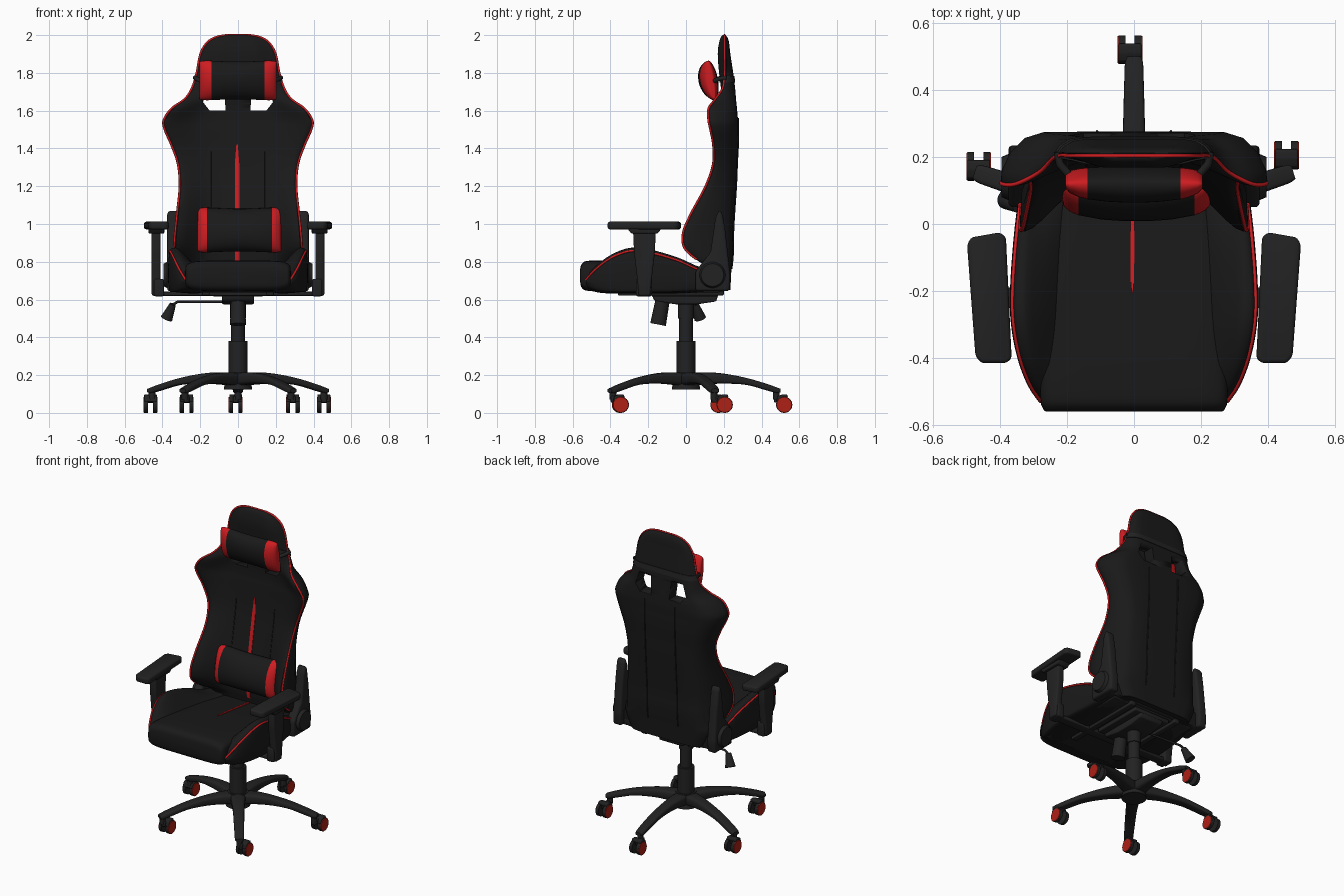
import bpy, bmesh, math
from mathutils import Vector

if "Cube" in bpy.data.objects:
    bpy.data.objects.remove(bpy.data.objects["Cube"])

def material(name, *rgb):
    m = bpy.data.materials.new(name)
    m.diffuse_color = (*rgb, 1)
    m.use_nodes = True
    m.node_tree.nodes["Principled BSDF"].inputs["Base Color"].default_value = m.diffuse_color
    return m

BLACK = material("black_leather", .010, .010, .010)
PLASTIC = material("dark_plastic", .016, .016, .016)
RED = material("red_trim", .62, .012, .015)
WHEEL_RED = material("wheel_red", .42, .015, .008)

# ---------- helpers ----------
def finish(name, bm, mats, angle=40):
    bmesh.ops.recalc_face_normals(bm, faces=bm.faces[:])
    me = bpy.data.meshes.new(name)
    bm.to_mesh(me)
    bm.free()
    ob = bpy.data.objects.new(name, me)
    bpy.context.collection.objects.link(ob)
    for m in mats:
        me.materials.append(m)
    bpy.ops.object.select_all(action='DESELECT')
    ob.select_set(True)
    bpy.context.view_layer.objects.active = ob
    bpy.ops.object.shade_smooth_by_angle(angle=math.radians(angle))
    return ob

def smooth(pts, k, closed=False):
    """Catmull-Rom resampling, k steps per segment."""
    pts = [Vector(p) for p in pts]
    n, out = len(pts), []
    get = (lambda i: pts[i % n]) if closed else (lambda i: pts[min(max(i, 0), n - 1)])
    for i in range(n if closed else n - 1):
        a, b, c, d = (get(i + j) for j in (-1, 0, 1, 2))
        for j in range(k):
            t = j / k
            out.append(.5 * (2 * b + (c - a) * t + (2 * a - 5 * b + 4 * c - d) * t * t
                             + (3 * b - a - 3 * c + d) * t ** 3))
    return out if closed else out + [pts[-1]]

def loft(name, rings, mats, red_x=None, angle=40):
    bm = bmesh.new()
    vs = [[bm.verts.new(p) for p in r] for r in rings]
    n = len(vs[0])
    for a, b in zip(vs, vs[1:]):
        for i in range(n):
            bm.faces.new((a[i], a[(i + 1) % n], b[(i + 1) % n], b[i]))
    bm.faces.new(vs[0])
    bm.faces.new(vs[-1])
    if red_x:
        for f in bm.faces:
            f.material_index = int(abs(f.calc_center_median().x) > red_x)
    return finish(name, bm, mats, angle)

def prism(name, pts, axis, lo, hi, mat, bevel=.008):
    place = {'x': lambda u, v, h: (h, u, v), 'y': lambda u, v, h: (u, h, v),
             'z': lambda u, v, h: (u, v, h)}[axis]
    bm = bmesh.new()
    a, b = ([bm.verts.new(place(u, v, h)) for u, v in pts] for h in (lo, hi))
    n = len(pts)
    for i in range(n):
        bm.faces.new((a[i], a[(i + 1) % n], b[(i + 1) % n], b[i]))
    bm.faces.new(a)
    bm.faces.new(b)
    if bevel:
        bmesh.ops.recalc_face_normals(bm, faces=bm.faces[:])
        bmesh.ops.bevel(bm, geom=bm.edges[:], offset=bevel, segments=3, profile=.5,
                        affect='EDGES', clamp_overlap=True)
    return finish(name, bm, [mat])

def box(name, x0, x1, y0, y1, z0, z1, mat=PLASTIC, bevel=.006):
    return prism(name, [(x0, y0), (x1, y0), (x1, y1), (x0, y1)], 'z', z0, z1, mat, bevel)

def cyl(name, p, q, r, mat=PLASTIC, r2=None):
    p, q = Vector(p), Vector(q)
    bm = bmesh.new()
    bmesh.ops.create_cone(bm, cap_ends=True, segments=32, radius1=r,
                          radius2=r if r2 is None else r2, depth=(q - p).length)
    rot = Vector((0, 0, 1)).rotation_difference(q - p).to_matrix()
    for v in bm.verts:
        v.co = rot @ v.co + (p + q) / 2
    return finish(name, bm, [mat])

def tube(name, pts, r, mat):
    cu = bpy.data.curves.new(name, 'CURVE')
    cu.dimensions, cu.bevel_depth, cu.bevel_resolution, cu.use_fill_caps = '3D', r, 2, True
    sp = cu.splines.new('POLY')
    sp.points.add(len(pts) - 1)
    for s, p in zip(sp.points, pts):
        s.co = (*p, 1)
    cu.materials.append(mat)
    bpy.context.collection.objects.link(bpy.data.objects.new(name, cu))

# ---------- backrest: z, half width, wing front y, centre front y, rear y ----------
ROWS = smooth([
    (.65, .27, .17, .15, .235), (.75, .32, .15, .13, .24), (.80, .335, .07, .12, .245),
    (.87, .34, -.01, .115, .25), (.95, .335, -.02, .115, .25), (1.05, .325, .02, .13, .255),
    (1.2, .31, .10, .155, .265), (1.32, .32, .14, .175, .27), (1.42, .355, .14, .185, .275),
    (1.5, .39, .125, .19, .275), (1.55, .395, .115, .195, .275), (1.61, .355, .115, .195, .27),
    (1.66, .285, .15, .19, .265), (1.72, .245, .19, .185, .26), (1.8, .22, .2, .175, .25),
    (1.9, .2, .2, .168, .235), (1.96, .165, .2, .175, .228), (1.99, .115, .2, .185, .218),
    (2.0, .06, .2, .195, .208)], 5)

def back_row(z):
    return min(ROWS, key=lambda d: abs(d[0] - z))

def back_ring(d, grow=0):
    z, w, ye, yc, yb = d
    half = [(f, yc + (ye - yc) * t - grow) for f, t in
            ((0, 0), (.25, 0), (.45, .02), (.56, .15), (.68, .42), (.8, .72), (.9, .93), (.97, 1))]
    half.append((1, ye + .012))
    half += [(f, ye + (yb - ye) * t + grow) for f, t in
             ((.99, .28), (.93, .6), (.82, .88), (.68, .99), (.4, 1), (0, 1))]
    right = [Vector((f * (w + grow), y, z)) for f, y in half]
    return right + [Vector((-p.x, p.y, p.z)) for p in right[-2:0:-1]]

backrest = loft("backrest", [back_ring(d) for d in ROWS], [BLACK], angle=60)
for s in (-1, 1):  # harness openings
    cut = prism("opening_cutter", [(s * x, z) for x, z in
                ((.065, 1.6), (.15, 1.6), (.185, 1.645), (.16, 1.72), (.075, 1.72))],
                'y', -.1, .5, BLACK, 0)
    cut.hide_render = True
    mod = backrest.modifiers.new("opening", 'BOOLEAN')
    mod.operation, mod.object, mod.solver = 'DIFFERENCE', cut, 'EXACT'
    bpy.context.view_layer.objects.active = backrest
    bpy.ops.object.modifier_apply(modifier=mod.name)
    bpy.data.objects.remove(cut)

# Piping around the edge, seams, centre stripe
edge = [(d[1] * .995, d[2] + .004, d[0]) for d in ROWS if d[0] > .81]
tube("back_piping", [(-x, y, z) for x, y, z in edge] + edge[::-1], .006, RED)
for s in (-1, 1):
    tube("front_seam", [(s * .14, d[3] - .001, d[0]) for d in ROWS if .95 < d[0] < 1.4], .003, BLACK)
    tube("rear_seam", [(s * .11, d[4] + .001, d[0]) for d in ROWS if .75 < d[0] < 1.57], .004, BLACK)

def stripe(name, pts):
    """Flat tapered band: centre point, half width, outward offset."""
    rings = [[c + Vector((-.005 + sx * h, 0, 0)) + n * o for sx, o in
              ((-1, -.01), (1, -.01), (1, .004), (-1, .004))] for c, h, n in pts]
    loft(name, rings, [RED], angle=30)

stripe("back_stripe", [(Vector((0, d[3], d[0])), min(.012, .003 + (1.43 - d[0]) * .08),
       Vector((0, -1, 0))) for d in ROWS if .78 < d[0] < 1.425])
stripe("seat_stripe", [(Vector((0, y, .775 - .115 * (y + .1))), h, Vector((0, 0, 1)))
       for y, h in ((-.205, .002), (-.17, .005), (-.1, .006), (0, .006), (.12, .006))])

# ---------- pillows ----------
def pillow(name, cx, cy, cz, xr, red, h, d, tilt):
    half = [.2 * red, .6 * red, red, (red + .93) / 2, .93, .985, 1]
    rings = []
    for t in [-t for t in half[::-1]] + half:
        e = math.sqrt(1 - t ** 8)
        hh, dd = h * (1 + .1 * t * t) * (.86 + .14 * e), d * (1 - .3 * t * t) * (.35 + .65 * e)
        ring = []
        for i in range(32):
            c, sn = math.cos(i * math.tau / 32), math.sin(i * math.tau / 32)
            ring.append(Vector((t * xr, cy - c * dd * (1 if c > 0 else .5) - tilt * sn, cz + hh * sn)))
        rings.append(ring)
    ob = loft(name, rings, [BLACK, RED], red_x=xr * red, angle=50)
    ob.location.x = cx

pillow("head_pillow", 0, .135, 1.76, .205, .68, .1, .07, .015)
pillow("lumbar_pillow", .008, .095, .968, .222, .78, .113, .085, -.02)
loft("head_pillow_strap", [back_ring(back_row(z), .004) for z in (1.75, 1.785)], [PLASTIC])
for s in (-1, 1):
    tube("strap_end", [(s * .18, .13, 1.75), (s * .222, .18, 1.77), (s * .228, .215, 1.775)], .012, PLASTIC)

# ---------- seat ----------
def rounded(cx, hx, y, z0, z1, n=40, p=.35):
    f = lambda v: math.copysign(abs(v) ** p, v)
    return [Vector((cx + hx * f(math.cos(a)), y, (z0 + z1) / 2 + (z1 - z0) / 2 * f(math.sin(a))))
            for a in (i * math.tau / n for i in range(n))]

rows = smooth([(-.56, .262, .69, .765), (-.55, .272, .66, .79), (-.51, .28, .645, .806),
               (-.35, .275, .64, .80), (-.1, .255, .64, .775), (.1, .225, .65, .75),
               (.2, .215, .66, .74)], 4)
rows = [tuple(smooth([(0, 0), (0, 0)], 1)) and r for r in rows]
loft("seat_cushion", [rounded(0, r[1], r[0], r[2], r[3]) for r in rows], [BLACK], angle=50)

SIDE = smooth([(-.53, .285, .67, .72), (-.48, .318, .648, .775), (-.4, .348, .64, .835),
               (-.3, .367, .64, .872), (-.2, .37, .64, .866), (-.05, .36, .64, .825),
               (.08, .345, .645, .77), (.2, .33, .65, .75)], 4)
for s in (-1, 1):
    rings = []
    for y, xo, z0, z1 in SIDE:
        sec = [(.18, z0), (xo - .03, z0), (xo - .005, z0 + .02), (xo, (z0 + z1) / 2),
               (xo - .008, z1 - .02), (xo - .03, z1), (xo - .065, z1 - .015), (.2, min(z1, .75) - .01)]
        rings.append([Vector((s * p.x, y, p.y)) for p in smooth(sec, 3, True)])
    loft("seat_bolster", rings, [BLACK], angle=50)
    tube("seat_piping", [(s * (xo - .008), y, z1 - .016) for y, xo, z0, z1 in SIDE if y < .1], .006, RED)

# ---------- hinge covers and armrests ----------
for s in (-1, 1):
    prism("hinge_cover", [(.05, .645), (.23, .645), (.235, .72), (.21, .95), (.195, 1.05), (.175, 1.075),
          (.155, 1.03), (.13, .85), (.05, .75)], 'x', s * .315, s * .375, PLASTIC, .014)
    cyl("hinge_disc", (s * .36, .14, .73), (s * .395, .14, .73), .075, r2=.06)
    prism("arm_pad", [(s * x, y) for x, y in ((.365, -.40), (.38, -.415), (.455, -.415), (.473, -.395),
          (.498, -.06), (.485, -.04), (.40, -.025), (.382, -.04))], 'z', .972, 1.012, PLASTIC, .013)
    prism("arm_pad_mount", [(-.31, .975), (-.13, .975), (-.15, .95), (-.29, .95)],
          'x', s * .39, s * .475, PLASTIC, .006)
    prism("arm_post", [(-.28, .96), (-.16, .96), (-.165, .85), (-.185, .68), (-.19, .62), (-.25, .62),
          (-.255, .68), (-.275, .85)], 'x', s * .41, s * .457, PLASTIC, .01)
    box("arm_foot", *sorted((s * .392, s * .445)), -.265, -.18, .617, .71, bevel=.01)
    box("seat_rail", *sorted((s * .15, s * .19)), -.36, .2, .622, .65)
box("arm_crossbar", -.42, .42, -.25, -.19, .62, .642)
box("rear_crossbar", -.35, .35, .14, .2, .645, .69)
box("seat_pan", -.3, .3, -.46, .18, .638, .66)

# ---------- tilt mechanism and gas lift ----------
prism("tilt_mechanism", [(-.18, .625), (.17, .625), (.16, .59), (.06, .575), (-.06, .575), (-.17, .595)],
      'x', -.085, .085, PLASTIC, .008)
box("mechanism_plate", -.13, .13, -.18, .17, .615, .642)
cyl("tension_knob", (0, -.125, .59), (0, -.148, .468), .038, r2=.042)
cyl("lift_collar", (0, 0, .5), (0, 0, .59), .042)
cyl("lift_piston", (0, 0, .36), (0, 0, .51), .036)
cyl("lift_sleeve", (0, 0, .14), (0, 0, .38), .05)
tube("height_lever", [(0, .04, .595), (-.1, .04, .588), (-.32, .05, .588), (-.35, .055, .57)], .007, PLASTIC)
cyl("lever_paddle", (-.345, .05, .575), (-.378, .075, .5), .017, r2=.032)

# ---------- star base ----------
cyl("base_hub", (0, 0, .125), (0, 0, .215), .075, r2=.062)
LEG = smooth([(.0, .05, .14, .21), (.1, .042, .15, .215), (.2, .035, .155, .208), (.32, .032, .148, .185),
              (.43, .029, .118, .153), (.48, .027, .105, .135), (.5, .02, .108, .128)], 4)
CASTERS = {90: (-.012, .52), 18: (.455, .205), 162: (-.463, .172), 306: (.29, -.345), 234: (-.272, -.35)}
for deg, (cx, cy) in CASTERS.items():
    a = math.radians(deg)
    u, v = Vector((math.cos(a), math.sin(a), 0)), Vector((-math.sin(a), math.cos(a), 0))
    loft("base_leg", [[u * r + v * (p.x - 0) + Vector((0, 0, p.z)) for p in rounded(0, w, 0, z0, z1, 20, .55)]
                      for r, w, z0, z1 in LEG], [PLASTIC])
    # Caster: stem, hood, twin wheels with red outer discs
    tip = u * .478
    cyl("caster_stem", (tip.x, tip.y, .07), (tip.x, tip.y, .125), .018)
    prism("caster_hood", [(cy - .042, .06), (cy - .034, .088), (cy - .01, .098), (cy + .015, .098),
          (cy + .02, .085), (cy, .05)], 'x', cx - .034, cx + .034, PLASTIC, .005)
    box("caster_arm", cx - .014, cx + .014, min(tip.y, cy) - .012, max(tip.y, cy) + .012, .055, .09)
    for s in (-1, 1):
        cyl("caster_wheel", (cx + s * .014, cy, .043), (cx + s * .034, cy, .043), .043)
        cyl("wheel_disc", (cx + s * .033, cy, .043), (cx + s * .037, cy, .043), .042, WHEEL_RED, .040)
